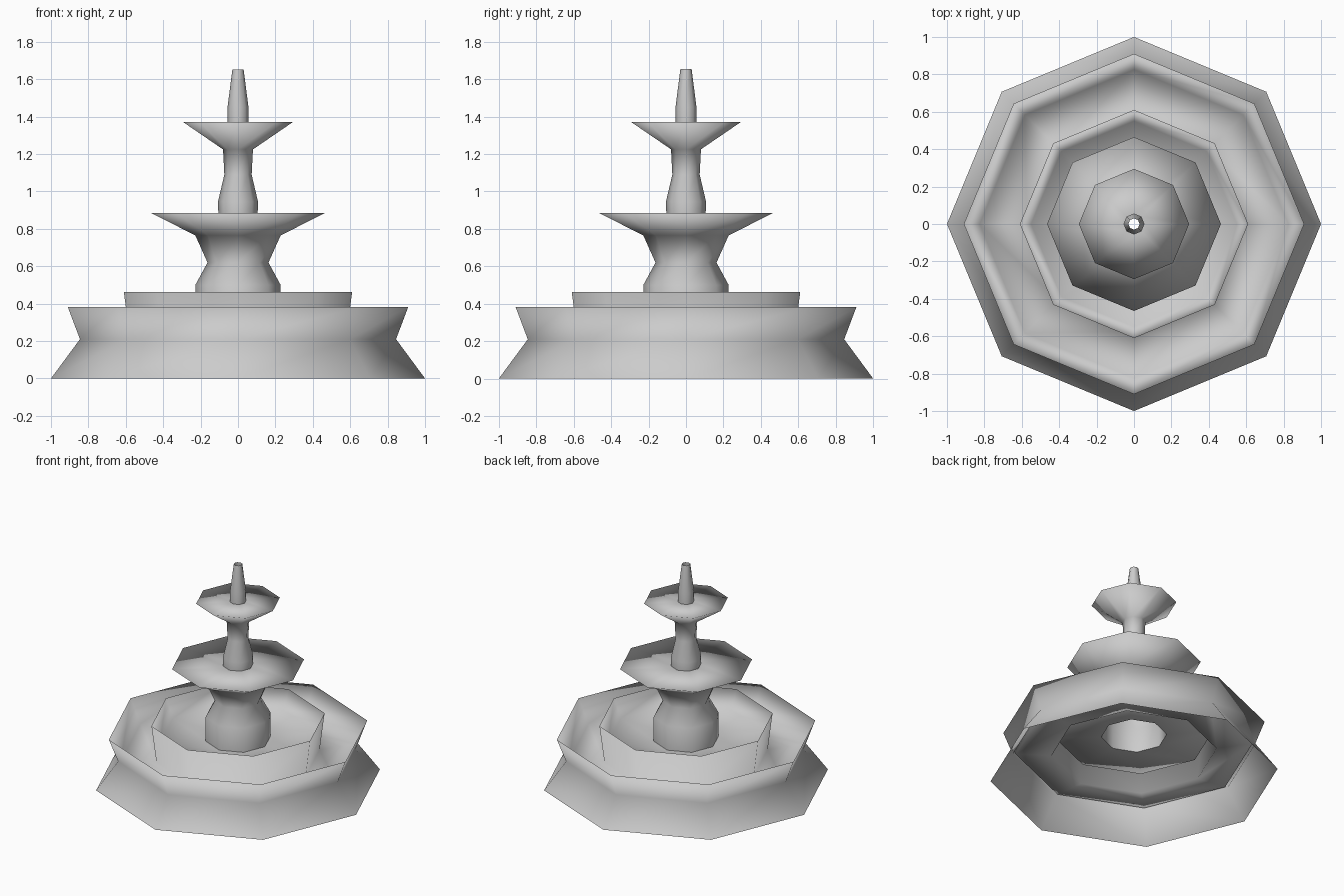
import bpy
import bmesh
import math

cube = bpy.data.objects.get("Cube")
if cube:
    bpy.data.objects.remove(cube, do_unlink=True)

SIDES = 8

stone = bpy.data.materials.new("grey_stone")
stone.use_nodes = True
colour = (0.6, 0.6, 0.6, 1.0)
stone.diffuse_color = colour
stone.node_tree.nodes["Principled BSDF"].inputs["Base Color"].default_value = colour


def lathe(name, profile):
    """Turn a (radius, height) profile into an open, smooth eight-sided shell."""
    bm = bmesh.new()
    rings = []
    for radius, z in profile:
        ring = []
        for i in range(SIDES):
            a = math.tau * i / SIDES
            ring.append(bm.verts.new((radius * math.cos(a), radius * math.sin(a), z)))
        rings.append(ring)
    for low, high in zip(rings, rings[1:]):
        for i in range(SIDES):
            j = (i + 1) % SIDES
            bm.faces.new((low[i], low[j], high[j], high[i])).smooth = True
    mesh = bpy.data.meshes.new(name)
    bm.to_mesh(mesh)
    bm.free()
    mesh.materials.append(stone)
    obj = bpy.data.objects.new(name, mesh)
    bpy.context.collection.objects.link(obj)


# Outer basin with its trough, the inner ring wall and the sunken inner floor
lathe("basin", [(1.0, 0), (0.845, 0.21), (0.91, 0.382), (0.825, 0.21),
                (0.575, 0.185), (0.61, 0.462), (0.55, 0.325), (0.228, 0.315)])

# Waisted lower column flaring into the middle dish
lathe("lower_column_and_dish", [(0.228, 0.315), (0.228, 0.5), (0.163, 0.62),
                                (0.228, 0.765), (0.465, 0.885), (0.105, 0.88)])

# Upper column flaring into the top dish
lathe("upper_column_and_dish", [(0.105, 0.88), (0.107, 0.945), (0.073, 1.09),
                                (0.08, 1.225), (0.295, 1.372), (0.056, 1.368)])

# Hollow spout
lathe("spout", [(0.056, 1.368), (0.056, 1.45), (0.03, 1.653)])
